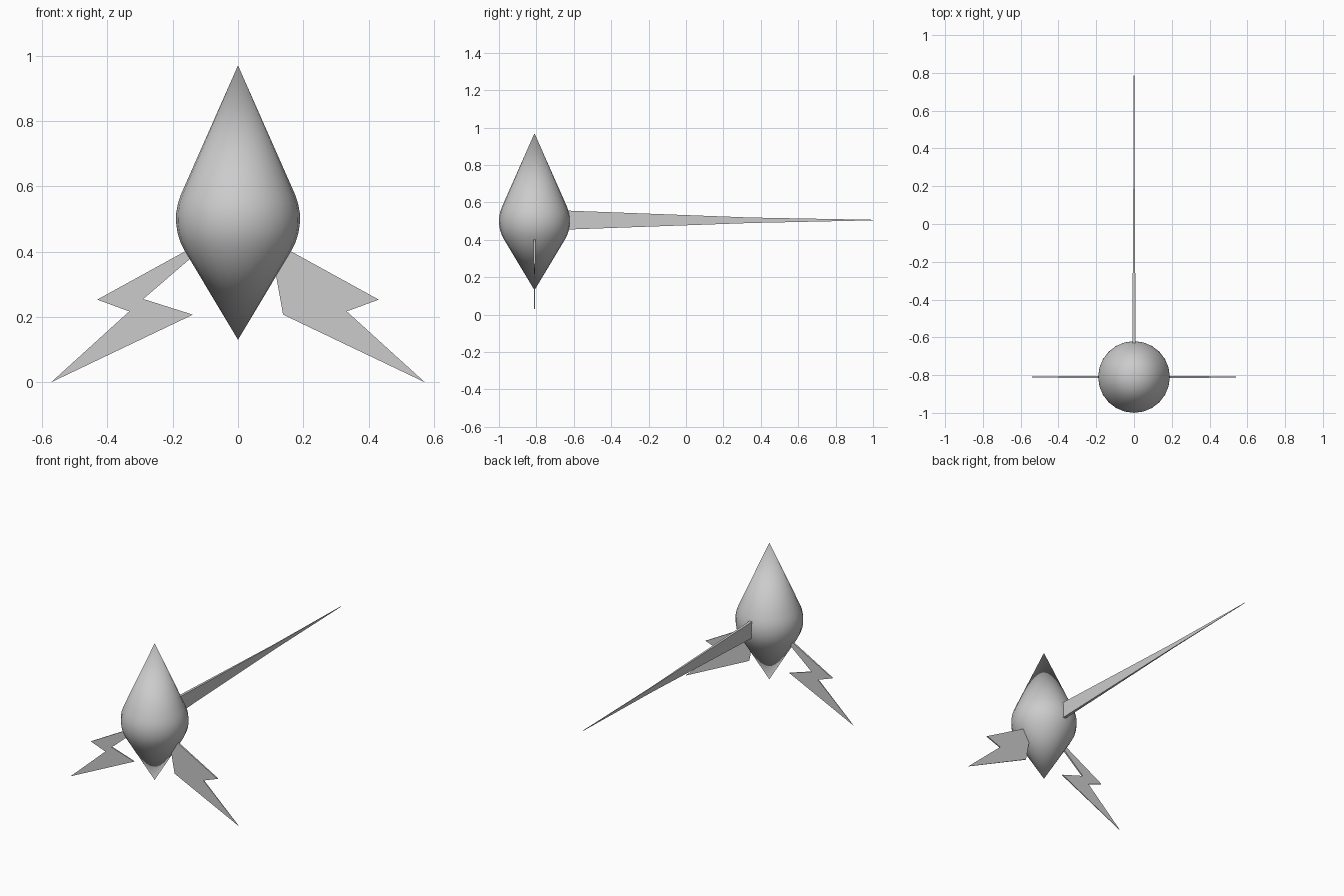
import bpy, bmesh, math

if "Cube" in bpy.data.objects:
    bpy.data.objects.remove(bpy.data.objects["Cube"])

GREY = bpy.data.materials.new("light grey")
GREY.diffuse_color = (0.6, 0.6, 0.6, 1)
GREY.use_nodes = True
GREY.node_tree.nodes["Principled BSDF"].inputs["Base Color"].default_value = GREY.diffuse_color
CY, CZ, R = -0.81, 0.5, 0.19      # body centre and radius
TOP, BOTTOM = 0.47, -0.37         # tip heights from the body centre


def finish(name, bm, smooth=False):
    bmesh.ops.recalc_face_normals(bm, faces=bm.faces)
    mesh = bpy.data.meshes.new(name)
    bm.to_mesh(mesh)
    bm.free()
    mesh.materials.append(GREY)
    for p in mesh.polygons:
        p.use_smooth = smooth
    ob = bpy.data.objects.new(name, mesh)
    bpy.context.collection.objects.link(ob)
    return ob


# Body: ball whose ends run tangentially into pointed cones
def body():
    bm = bmesh.new()
    n, rows = 24, 6
    lo, hi = math.asin(R / BOTTOM), math.asin(R / TOP)
    rings = []
    for i in range(rows + 1):
        a = lo + (hi - lo) * i / rows
        rings.append([bm.verts.new((R * math.cos(a) * math.cos(2 * math.pi * k / n),
                                    CY + R * math.cos(a) * math.sin(2 * math.pi * k / n),
                                    CZ + R * math.sin(a))) for k in range(n)])
    tip = bm.verts.new((0, CY, CZ + TOP))
    foot = bm.verts.new((0, CY, CZ + BOTTOM))
    for k in range(n):
        j = (k + 1) % n
        for a, b in zip(rings, rings[1:]):
            bm.faces.new((a[k], a[j], b[j], b[k]))
        bm.faces.new((rings[0][j], rings[0][k], foot))
        bm.faces.new((rings[-1][k], rings[-1][j], tip))
    finish("body", bm, True)


# Fin: thin zigzag plate that gets thinner towards its low tip
def fin(name, side):
    outline = [(0.1, 0.435), (0.431, 0.253), (0.333, 0.217), (0.572, 0),
               (0.138, 0.207), (0.29, 0.255), (0.1, 0.418)]
    bm = bmesh.new()
    front, back = [[bm.verts.new((side * x, CY + s * (0.001 + 0.011 * z), z))
                    for x, z in outline] for s in (-1, 1)]
    bm.faces.new(front)
    bm.faces.new(back[::-1])
    for i in range(len(outline)):
        j = (i + 1) % len(outline)
        bm.faces.new((front[i], back[i], back[j], front[j]))
    bmesh.ops.triangulate(bm, faces=[f for f in bm.faces if len(f.verts) > 4])
    finish(name, bm)


# Tail: long flat spike; each section is y, half width, bottom, top
def tail():
    bm = bmesh.new()
    sections = [(-0.66, 0.009, 0.454, 0.557), (0.35, 0.003, 0.49, 0.519),
                (1.0, 0.0005, 0.504, 0.507)]
    loops = [[bm.verts.new((x, y, z)) for x, z in ((-w, b), (w, b), (w, t), (-w, t))]
             for y, w, b, t in sections]
    for a, c in zip(loops, loops[1:]):
        for i in range(4):
            j = (i + 1) % 4
            bm.faces.new((a[i], a[j], c[j], c[i]))
    bm.faces.new(loops[0])
    bm.faces.new(loops[-1])
    finish("tail", bm)


body()
fin("right_fin", 1)
fin("left_fin", -1)
tail()
